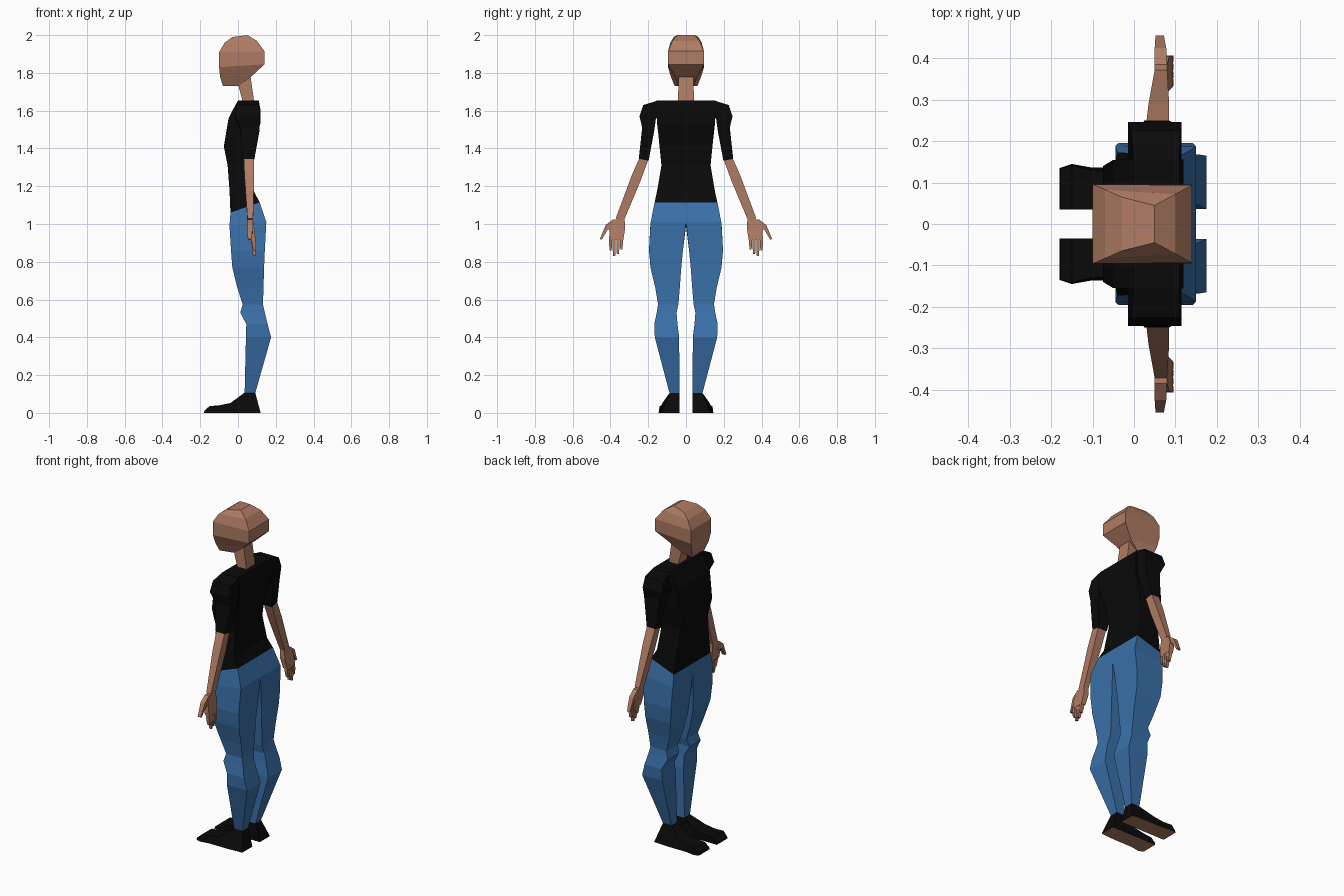
import bpy, bmesh


def material(name, rgb):
    m = bpy.data.materials.new(name)
    m.diffuse_color = (*rgb, 1)
    return m


SKIN = material("skin", (0.43, 0.20, 0.125))
BLACK = material("black cloth", (0.003, 0.003, 0.003))
BLUE = material("blue denim", (0.042, 0.165, 0.40))


def loft(name, rings, mats, sides=(1,), rule=None):
    """Skin four-cornered rings into a closed faceted solid, once per side."""
    for s in sides:
        bm = bmesh.new()
        loops = [[bm.verts.new((x, y * s, z)) for x, y, z in r] for r in rings]
        for a, b in zip(loops, loops[1:]):
            for i in range(4):
                j = (i + 1) % 4
                bm.faces.new((a[i], a[j], b[j], b[i]))
        bm.faces.new(loops[0])
        bm.faces.new(loops[-1])
        bmesh.ops.recalc_face_normals(bm, faces=bm.faces)
        if rule:
            for f in bm.faces:
                f.material_index = rule(f)
        me = bpy.data.meshes.new(name)
        bm.to_mesh(me)
        bm.free()
        for m in mats:
            me.materials.append(m)
        suffix = "" if len(sides) == 1 else ("_left" if s < 0 else "_right")
        ob = bpy.data.objects.new(name + suffix, me)
        bpy.context.collection.objects.link(ob)


def centred(x0, z0, w0, x1, z1, w1):
    """Ring symmetric about y = 0: front edge, then back edge."""
    return [(x0, -w0, z0), (x0, w0, z0), (x1, w1, z1), (x1, -w1, z1)]


def level(z, x0, x1, y0, y1):
    """Horizontal rectangular ring."""
    return [(x0, y0, z), (x0, y1, z), (x1, y1, z), (x1, y0, z)]


def limb(x0, x1, yi, zi, yo, zo):
    """Ring with its own inner and outer heights."""
    return [(x0, yi, zi), (x0, yo, zo), (x1, yo, zo), (x1, yi, zi)]


BOTH = (-1, 1)

# Head and neck
loft("head", [centred(*r) for r in (
    (-0.08, 1.73, 0.06, 0.005, 1.73, 0.04),
    (-0.095, 1.78, 0.08, 0.075, 1.785, 0.06),
    (-0.10, 1.83, 0.095, 0.14, 1.845, 0.095),
    (-0.10, 1.91, 0.096, 0.14, 1.915, 0.094),
    (-0.07, 1.96, 0.083, 0.10, 1.97, 0.072),
    (-0.03, 1.99, 0.065, 0.05, 2.0, 0.045))], [SKIN])
loft("neck", [centred(0.03, 1.63, 0.042, 0.088, 1.63, 0.042),
              centred(0.0, 1.74, 0.04, 0.065, 1.79, 0.04)], [SKIN])

# Shirt body, with a hem that rises towards the back
loft("shirt", [centred(*r) for r in (
    (-0.04, 1.06, 0.173, 0.115, 1.115, 0.166),
    (-0.045, 1.18, 0.152, 0.085, 1.17, 0.153),
    (-0.055, 1.31, 0.13, 0.07, 1.31, 0.13),
    (-0.075, 1.41, 0.14, 0.08, 1.42, 0.14),
    (-0.05, 1.56, 0.155, 0.118, 1.53, 0.153),
    (-0.03, 1.60, 0.156, 0.12, 1.60, 0.156),
    (0.0, 1.653, 0.156, 0.11, 1.653, 0.156))], [BLACK])

# Sleeves
loft("sleeve", [limb(*r) for r in (
    (0.0, 0.11, 0.14, 1.57, 0.15, 1.653),
    (-0.008, 0.112, 0.155, 1.565, 0.226, 1.63),
    (-0.015, 0.115, 0.16, 1.555, 0.246, 1.57),
    (0.012, 0.115, 0.167, 1.50, 0.232, 1.51),
    (0.025, 0.085, 0.198, 1.335, 0.25, 1.345))], [BLACK], BOTH)

# Forearms
loft("forearm", [limb(*r) for r in (
    (0.03, 0.085, 0.20, 1.34, 0.247, 1.35),
    (0.035, 0.085, 0.24, 1.23, 0.29, 1.25),
    (0.05, 0.08, 0.332, 1.01, 0.372, 1.03))], [SKIN], BOTH)

# Palms, fingers and thumbs
loft("palm", [level(1.025, 0.05, 0.08, 0.325, 0.385),
              level(0.98, 0.052, 0.085, 0.322, 0.405),
              level(0.915, 0.066, 0.094, 0.332, 0.407)], [SKIN], BOTH)
for i, tip in enumerate((0.865, 0.84, 0.83, 0.86)):
    y = 0.334 + i * 0.019
    loft("finger_%d" % (i + 1), [level(0.93, 0.07, 0.092, y, y + 0.016),
                                level(tip + 0.03, 0.075, 0.095, y, y + 0.016),
                                level(tip, 0.08, 0.094, y + 0.003, y + 0.013)],
         [SKIN], BOTH)
loft("thumb", [limb(*r) for r in (
    (0.05, 0.078, 0.375, 0.975, 0.385, 1.025),
    (0.05, 0.078, 0.415, 0.97, 0.425, 0.995),
    (0.052, 0.072, 0.445, 0.918, 0.456, 0.92))], [SKIN], BOTH)

# Hips and trouser legs
loft("hips", [centred(-0.045, 0.99, 0.189, 0.15, 1.01, 0.187),
              centred(-0.04, 1.06, 0.173, 0.115, 1.115, 0.166)], [BLUE])
loft("trouser_leg", [
    [(-0.045, 0, 0.99), (-0.045, 0.189, 0.99), (0.15, 0.187, 1.01), (0.15, 0, 1.01)],
    level(0.86, -0.037, 0.142, 0.016, 0.196),
    level(0.77, -0.03, 0.138, 0.025, 0.188),
    level(0.66, -0.003, 0.135, 0.033, 0.162),
    level(0.575, 0.025, 0.132, 0.04, 0.148),
    level(0.53, 0.012, 0.142, 0.05, 0.155),
    level(0.47, 0.044, 0.157, 0.045, 0.168),
    level(0.40, 0.042, 0.175, 0.036, 0.165),
    level(0.10, 0.035, 0.09, 0.035, 0.086)], [BLUE], BOTH)


# Shoes, with tan soles
def shoe_ring(x0, x1, h, w0, w1):
    """Slice across the shoe: sole x and width, upper x, height and width."""
    return [(x0, 0.035, 0), (x0, w0, 0), (x1, w1, h), (x1, 0.035, h)]


loft("shoe", [shoe_ring(*r) for r in (
    (-0.18, -0.178, 0.012, 0.135, 0.135),
    (-0.15, -0.15, 0.036, 0.145, 0.14),
    (-0.10, -0.10, 0.04, 0.136, 0.13),
    (-0.04, -0.04, 0.052, 0.136, 0.125),
    (0.03, 0.03, 0.104, 0.136, 0.088),
    (0.12, 0.092, 0.104, 0.13, 0.088))], [BLACK, SKIN], BOTH,
    lambda f: int(f.normal.z < -0.9))
